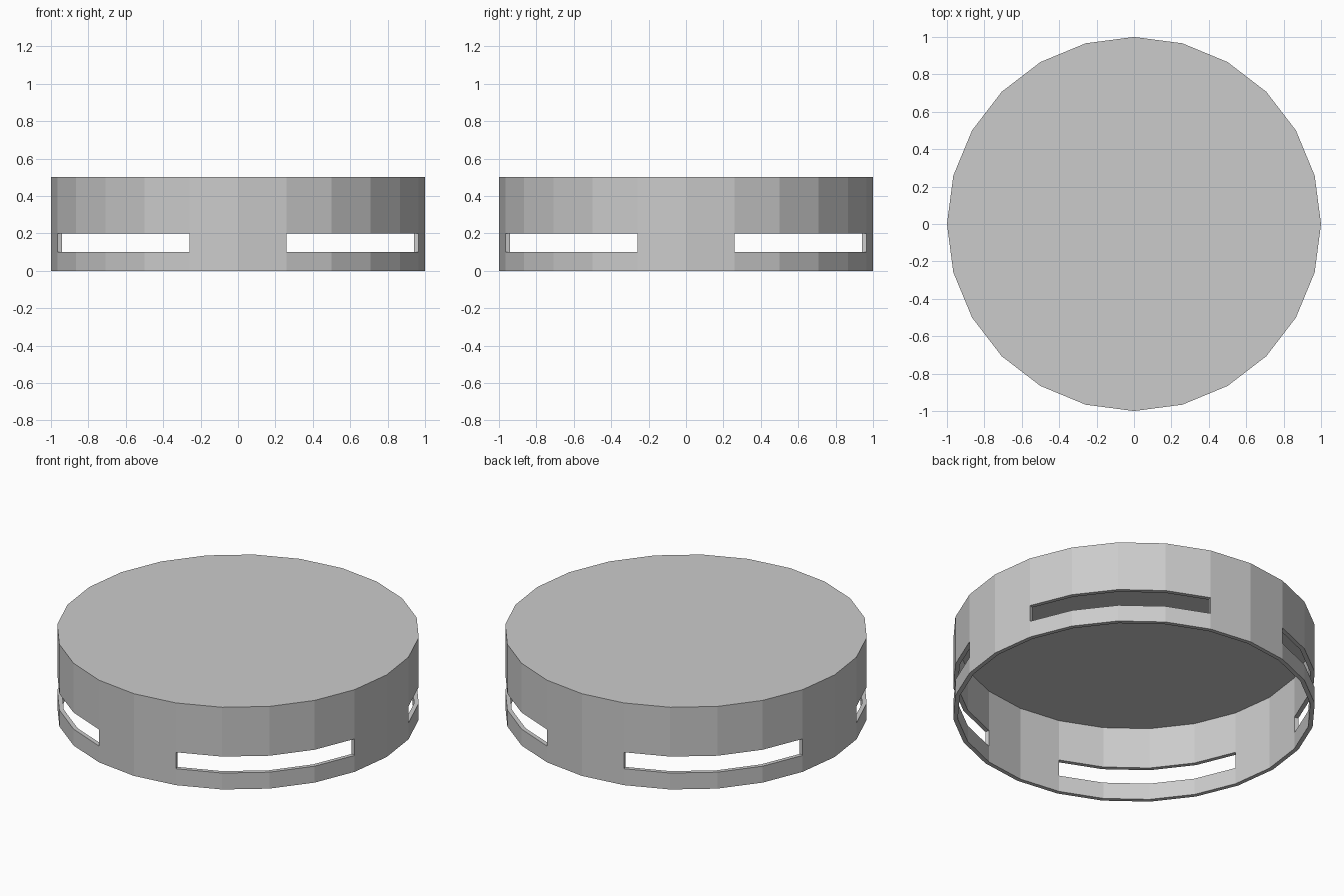
import bpy, bmesh
from math import cos, sin, pi

if "Cube" in bpy.data.objects:
    bpy.data.objects.remove(bpy.data.objects["Cube"])

SIDES = 24
R_OUT, R_IN = 1.0, 0.975
Z_OUT = (0.0, 0.1, 0.2, 0.5)      # outer ring heights, slots lie between 0.1 and 0.2
Z_IN = (0.0, 0.1, 0.2, 0.45)      # inner ring heights, ceiling is 0.05 thick

bm = bmesh.new()


def ring(radius, z):
    return [bm.verts.new((radius * cos(2 * pi * i / SIDES),
                          radius * sin(2 * pi * i / SIDES), z)) for i in range(SIDES)]


def is_slot(i):
    # four slots, each spanning the middle four facets of a quadrant
    return i % 6 in (1, 2, 3, 4)


outer = [ring(R_OUT, z) for z in Z_OUT]
inner = [ring(R_IN, z) for z in Z_IN]

# lid: top surface and inside ceiling
bm.faces.new(outer[3])
bm.faces.new(inner[3][::-1])

for i in range(SIDES):
    j = (i + 1) % SIDES
    # outer and inner wall facets
    for k in range(3):
        if k == 1 and is_slot(i):
            continue
        bm.faces.new((outer[k][i], outer[k][j], outer[k + 1][j], outer[k + 1][i]))
        bm.faces.new((inner[k][j], inner[k][i], inner[k + 1][i], inner[k + 1][j]))
    # bottom rim
    bm.faces.new((outer[0][j], outer[0][i], inner[0][i], inner[0][j]))
    # slot sill and head
    if is_slot(i):
        for k in (1, 2):
            bm.faces.new((outer[k][i], outer[k][j], inner[k][j], inner[k][i]))
    # slot end faces
    if is_slot(i) != is_slot(i - 1):
        bm.faces.new((outer[1][i], outer[2][i], inner[2][i], inner[1][i]))

bmesh.ops.recalc_face_normals(bm, faces=bm.faces[:])

mesh = bpy.data.meshes.new("slotted_lid")
bm.to_mesh(mesh)
bm.free()
lid = bpy.data.objects.new("slotted_lid", mesh)
bpy.context.collection.objects.link(lid)
